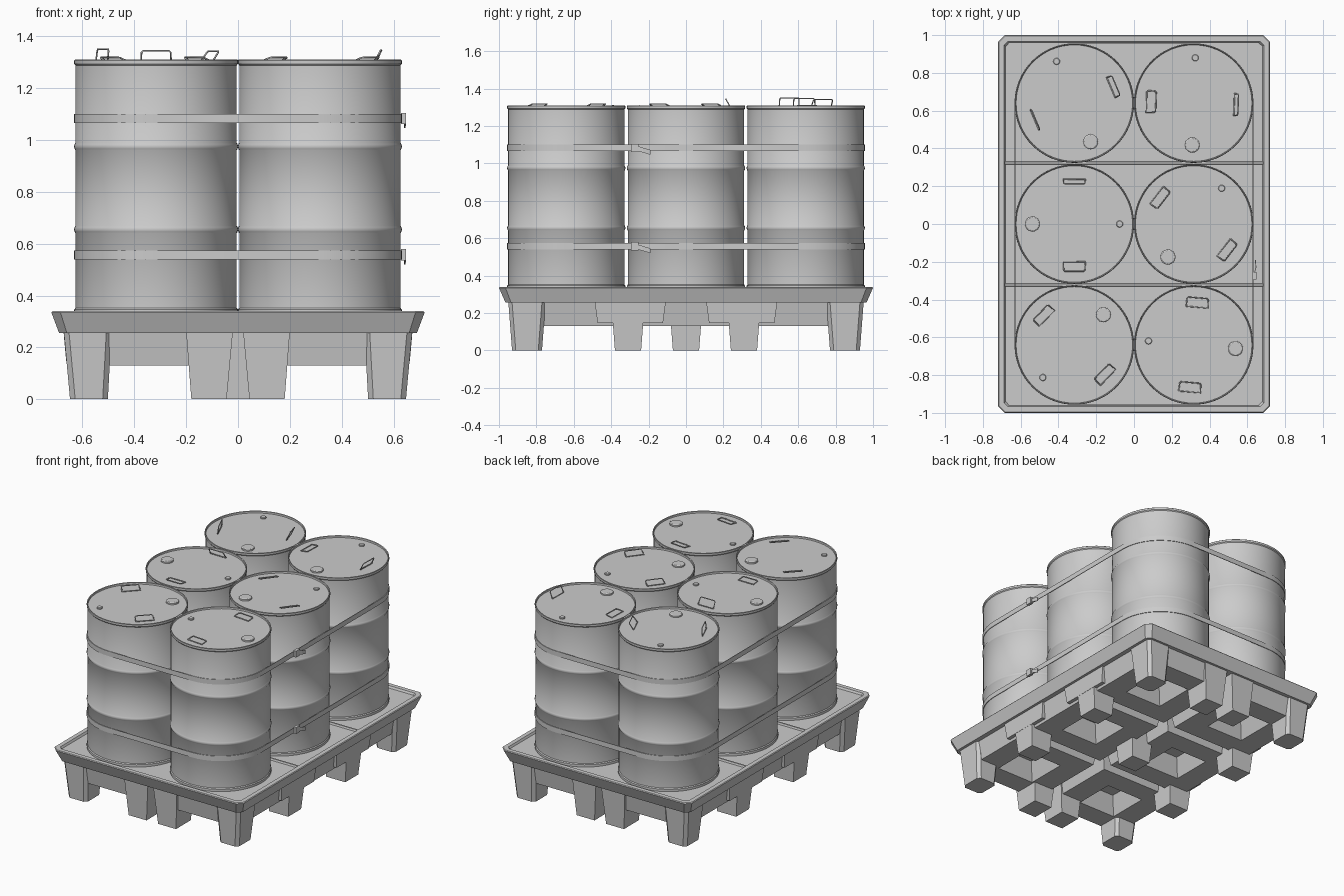
import bpy, bmesh, math
from mathutils import Vector, Matrix

if "Cube" in bpy.data.objects:
    bpy.data.objects.remove(bpy.data.objects["Cube"])

grey = bpy.data.materials.new("light_grey")
grey.diffuse_color = (0.6, 0.6, 0.6, 1)
grey.use_nodes = True
grey.node_tree.nodes["Principled BSDF"].inputs["Base Color"].default_value = grey.diffuse_color


def make(name, bm, smooth=False):
    bmesh.ops.recalc_face_normals(bm, faces=bm.faces[:])
    me = bpy.data.meshes.new(name)
    bm.to_mesh(me)
    bm.free()
    me.materials.append(grey)
    ob = bpy.data.objects.new(name, me)
    bpy.context.collection.objects.link(ob)
    if smooth:
        bpy.context.view_layer.objects.active = ob
        ob.select_set(True)
        bpy.ops.object.shade_smooth_by_angle(angle=math.radians(35))
        ob.select_set(False)
    return ob


def rect(cx, cy, hx, hy, z, c=0.0):
    """Rectangle loop, with corners cut by c."""
    if c == 0:
        pts = [(hx, -hy), (hx, hy), (-hx, hy), (-hx, -hy)]
    else:
        pts = [(hx, c - hy), (hx, hy - c), (hx - c, hy), (c - hx, hy),
               (-hx, hy - c), (-hx, c - hy), (c - hx, -hy), (hx - c, -hy)]
    return [(cx + x, cy + y, z) for x, y in pts]


def loft(bm, loops, cap=True, closed=False):
    rows = [[bm.verts.new(p) for p in lp] for lp in loops]
    n = len(rows[0])
    pairs = list(zip(rows, rows[1:])) + ([(rows[-1], rows[0])] if closed else [])
    for a, b in pairs:
        for i in range(n):
            j = (i + 1) % n
            bm.faces.new((a[i], a[j], b[j], b[i]))
    if cap and not closed:
        bm.faces.new(rows[0][::-1])
        bm.faces.new(rows[-1])


def solid(name, loops, **kw):
    bm = bmesh.new()
    loft(bm, loops, **kw)
    return make(name, bm)


# Pallet deck with raised rim and flared sides
solid("pallet_deck", [rect(0, 0, .69, .965, .255, .03), rect(0, 0, .72, 1, .335, .035),
                      rect(0, 0, .716, .996, .34, .035), rect(0, 0, .687, .967, .34, .02),
                      rect(0, 0, .68, .96, .326, .02)])
for y in (-.323, .323):
    solid("deck_divider", [rect(0, y, .684, .011, .32), rect(0, y, .684, .005, .338)])

# Hollow sump boxes beneath the deck
for x in (-.34, .34):
    for y in (-.635, 0, .635):
        solid("sump_ring", [rect(x, y, .32, .305, .26), rect(x, y, .295, .285, .13),
                            rect(x, y, .14, .14, .13), rect(x, y, .10, .10, .26)],
              closed=True)

# Feet
for sx in (-1, 1):
    for sy in (-1, 1):
        solid("corner_foot", [rect(.575 * sx, .85 * sy, .073, .08, 0, .02),
                              rect(.58 * sx, .85 * sy, .092, .1, .26, .02)])
        solid("end_foot", [rect(.112 * sx, .85 * sy, .068, .08, 0),
                           rect(.11 * sx, .85 * sy, .09, .1, .26)])
        solid("side_foot", [rect(.575 * sx, .31 * sy, .073, .07, 0),
                            rect(.58 * sx, .31 * sy, .092, .09, .26)])
        solid("side_bracket", [rect(.6 * sx, .298 * sy, .063, .175, .148),
                               rect(.6 * sx, .298 * sy, .073, .19, .26)])
solid("centre_foot", [rect(0, 0, .07, .07, 0), rect(0, 0, .09, .09, .26)])

# Drums, lathed from a half profile
SEG = 64
LID = 1.296


def circle(cx, cy, r, z, n=SEG):
    return [(cx + r * math.cos(2 * math.pi * i / n), cy + r * math.sin(2 * math.pi * i / n), z)
            for i in range(n)]


PROFILE = [(.308, .328), (.316, .33), (.316, .346), (.311, .352)]
for zr in (.655, .975):
    PROFILE += [(.311, zr - .014), (.3145, zr - .009), (.3165, zr), (.3145, zr + .009), (.311, zr + .014)]
PROFILE += [(.311, 1.288), (.316, 1.294), (.316, 1.307), (.313, 1.31), (.309, 1.307), (.308, LID)]


def rod(name, pts, r, sides=6):
    cu = bpy.data.curves.new(name, 'CURVE')
    cu.dimensions = '3D'
    cu.bevel_depth = r
    cu.bevel_resolution = 1
    cu.use_fill_caps = True
    sp = cu.splines.new('POLY')
    sp.points.add(len(pts) - 1)
    for p, co in zip(sp.points, pts):
        p.co = (*co, 1)
    cu.materials.append(grey)
    ob = bpy.data.objects.new(name, cu)
    bpy.context.collection.objects.link(ob)


def handle(m, y, tilt):
    """Wire loop hinged on the lid, leaning by tilt degrees."""
    t = math.radians(tilt)
    dy, dz = math.cos(t) * .05, math.sin(t) * .05
    y0 = y - dy / 2
    loc = [(-.058, 0), (-.056, .85), (-.05, 1), (.05, 1), (.056, .85), (.058, 0), (-.058, 0)]
    rod("lid_handle", [m @ Vector((x, y0 + dy * k, LID + .005 + dz * k)) for x, k in loc], .0035)


# centre x, centre y, turn of lid, tilt of the two handles
DRUMS = [(-.316, .64, -67, 55, 84), (.316, .64, -92, 65, 8),
         (-.316, 0, 180, 8, 60), (.316, 0, -128, 20, 20),
         (-.316, -.64, 46, 20, 20), (.316, -.64, -5, 8, 8)]
for cx, cy, turn, t1, t2 in DRUMS:
    bm = bmesh.new()
    loft(bm, [circle(cx, cy, r, z) for r, z in PROFILE])
    make("drum", bm, True)
    m = Matrix.Translation((cx, cy, 0)) @ Matrix.Rotation(math.radians(turn), 4, 'Z')
    for name, x, r, h in (("large_bung", .222, .04, .014), ("small_bung", -.24, .018, .01)):
        p = m @ Vector((x, 0, 0))
        bm = bmesh.new()
        loft(bm, [circle(p.x, p.y, r, LID - .002, 24), circle(p.x, p.y, r, LID + h * .7, 24),
                  circle(p.x, p.y, r * .85, LID + h, 24)])
        make(name, bm, True)
    handle(m, .225, t1)
    handle(m, -.225, t2)


# Straps wrapped around the whole group
def outline(r, z):
    pts = []
    for k, (sx, sy) in enumerate(((1, 1), (-1, 1), (-1, -1), (1, -1))):
        for i in range(13):
            a = math.pi / 2 * (k + i / 12)
            pts.append((.316 * sx + r * math.cos(a), .64 * sy + r * math.sin(a), z))
    return pts


for z in (.557, 1.083):
    bm = bmesh.new()
    loft(bm, [outline(r, z + d) for r, d in ((.3125, -.017), (.3165, -.017), (.3165, .017), (.3125, .017))],
         closed=True)
    make("strap", bm, True)
    # Ratchet buckle and loose strap tail
    solid("strap_buckle", [rect(.638, -.275, .01, .02, z - .022), rect(.638, -.275, .01, .02, z + .022)])
    bm = bmesh.new()
    prof = [(.636, -.27), (.648, -.23), (.645, -.19), (.641, -.19), (.643, -.23), (.633, -.27)]
    loft(bm, [[(x, y, z + s * .013 - (y + .27) * .3) for x, y in prof] for s in (-1, 1)])
    make("strap_tail", bm)
